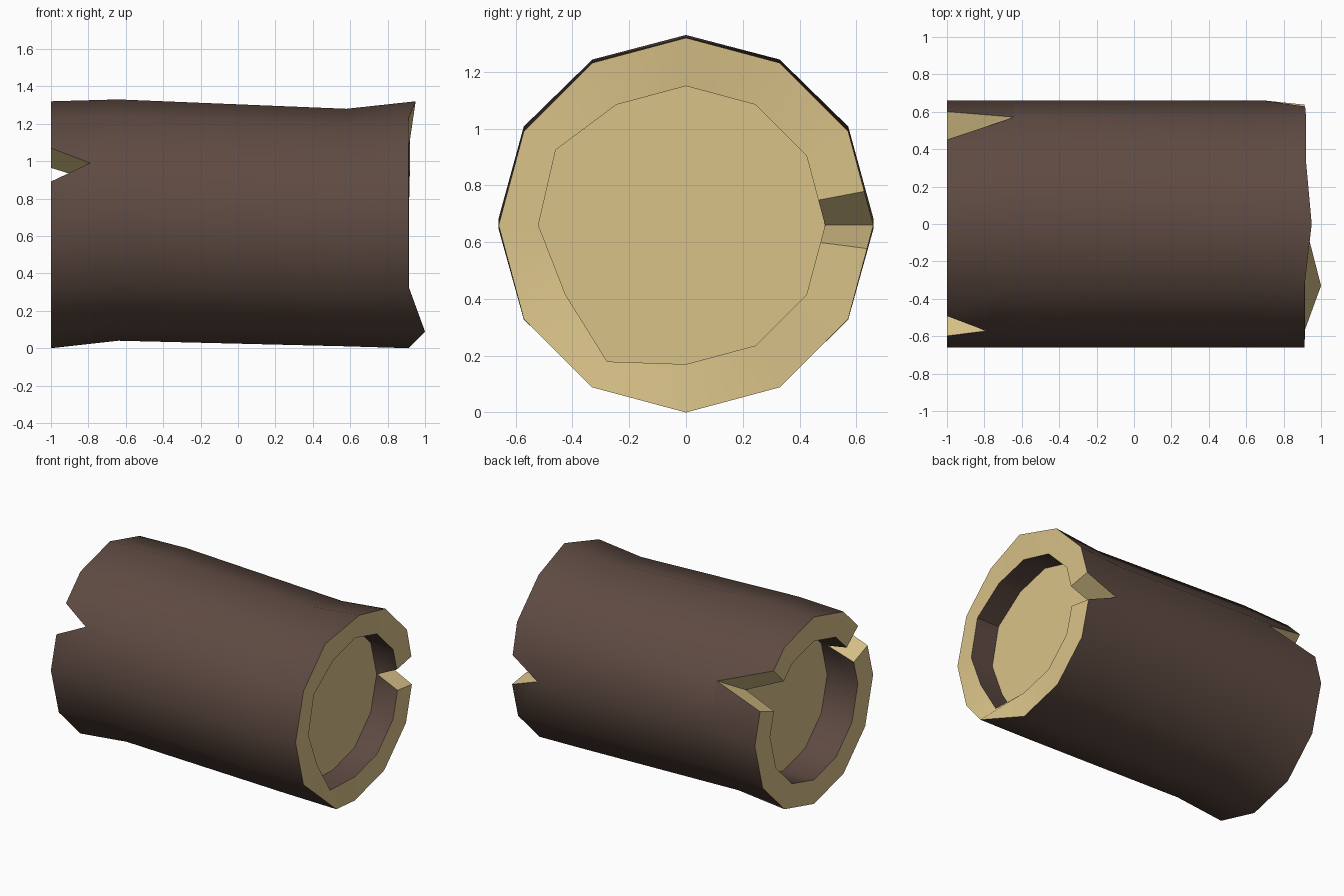
import bpy, bmesh, math
from mathutils import Vector

if "Cube" in bpy.data.objects:
    bpy.data.objects.remove(bpy.data.objects["Cube"])

N, R, CZ = 12, 0.66, 0.66


def material(name, rgb):
    m = bpy.data.materials.new(name)
    m.diffuse_color = (*rgb, 1)
    m.use_nodes = True
    m.node_tree.nodes["Principled BSDF"].inputs["Base Color"].default_value = m.diffuse_color
    return m


def point(i, x, r, top=2 * R, bottom=0.0):
    """Point i of a twelve-sided ring whose height spans bottom..top at full radius."""
    a = math.radians(30 * i)
    zc, zr = (top + bottom) / 2, (top - bottom) / 2
    return Vector((x, r * math.cos(a), zc + zr * r / R * math.sin(a)))


bm = bmesh.new()
BARK, WOOD = 0, 1


def face(verts, mat):
    f = bm.faces.new(verts)
    f.material_index = mat
    f.smooth = mat == BARK


def ring(points):
    return [bm.verts.new(p) for p in points]


def notched_edge(points, notches, tips):
    """Per side, list the edge vertices from corner i to i+1, dipping into a notch tip at some corners."""
    corner = {i: bm.verts.new(Vector((tips[i], p.y, p.z)) if i in notches else p)
              for i, p in enumerate(points)}
    sides = []
    for i in range(N):
        j = (i + 1) % N
        chain = [corner[i]]
        if i in notches:
            chain.append(bm.verts.new(points[i].lerp(points[j], notches[i][2])))
        if j in notches:
            chain.append(bm.verts.new(points[j].lerp(points[i], notches[j][1])))
        sides.append(chain + [corner[j]])
    return sides


def log_end(mid, outer, inner, floor_x, notches):
    # notches: corner -> (tip x, cut share toward previous corner, toward next corner)
    out = notched_edge(outer, notches, {i: n[0] for i, n in notches.items()})
    s = 1 if floor_x > 0 else -1
    tips = {i: s * max(s * n[0] + 0.02, s * floor_x + 0.005) for i, n in notches.items()}
    inn = notched_edge(inner, notches, tips)
    floor = ring(Vector((floor_x, p.y, p.z)) for p in inner)
    for i in range(N):
        j = (i + 1) % N
        face([mid[j], mid[i]] + out[i], BARK)           # outer bark
        face([floor[j], floor[i]] + inn[i], BARK)       # recess wall
        for k in range(len(out[i]) - 1):                # rim and notch cuts
            face([out[i][k], out[i][k + 1], inn[i][k + 1], inn[i][k]], WOOD)
    face(floor, WOOD)                                   # recess floor


# Trunk middle
left = ring(point(i, -0.64, R, 1.33, 0.04) for i in range(N))
right = ring(point(i, 0.58, R, 1.28, 0.01) for i in range(N))
for i in range(N):
    j = (i + 1) % N
    face([left[i], left[j], right[j], right[i]], BARK)

# Left end: flat, two notches
log_end(left, [point(i, -1, R) for i in range(N)],
        [point(i, -1, 0.49) for i in range(N)], -0.76,
        {1: (-0.632 - 0.01, 0.33, 0.5), 5: (-0.79, 0.33, 0.3)})

# Right end: uneven lip, one notch
lip = {1: 0.92, 2: 0.92, 3: 0.95, 8: 1.0}
bore = {5: 0.53, 6: 0.52, 8: 0.555}
log_end(right, [point(i, lip.get(i, 0.912), R) for i in range(N)],
        [point(i, 0.915, bore.get(i, 0.49)) for i in range(N)], 0.74,
        {0: (0.70, 0.25, 0.36)})

bmesh.ops.recalc_face_normals(bm, faces=bm.faces)
mesh = bpy.data.meshes.new("hollow_log")
bm.to_mesh(mesh)
bm.free()
mesh.materials.append(material("dark bark", (0.112, 0.069, 0.054)))
mesh.materials.append(material("pale wood", (0.70, 0.545, 0.25)))
log = bpy.data.objects.new("hollow_log", mesh)
bpy.context.collection.objects.link(log)
bpy.context.view_layer.objects.active = log
log.select_set(True)
bpy.ops.object.shade_smooth_by_angle(angle=math.radians(40))
